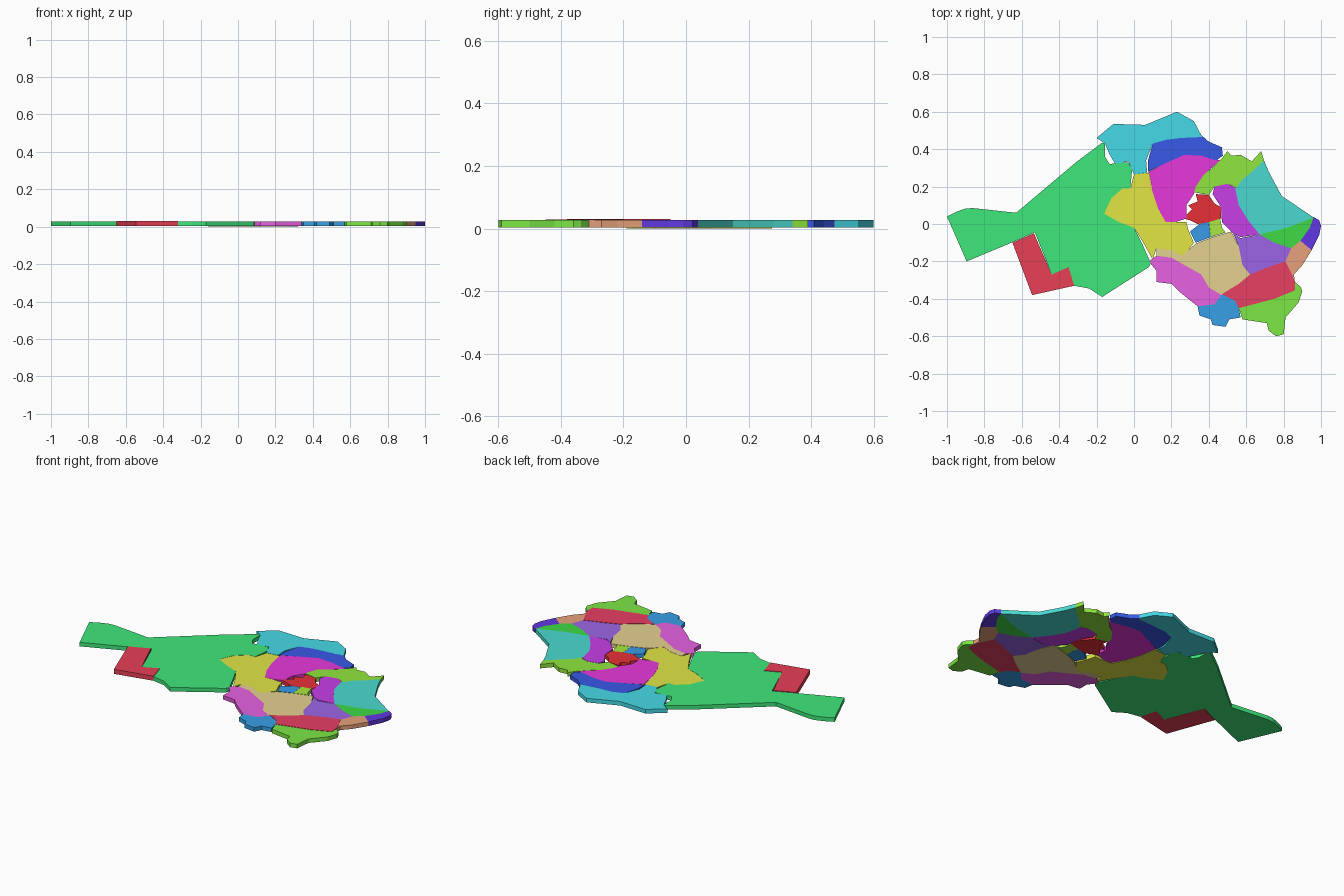
import bpy, bmesh


def region(name, color, pts, bottom=0.003, top=0.027):
    """Extrude a flat outline into one slab of the map."""
    bm = bmesh.new()
    face = bm.faces.new([bm.verts.new((x, y, bottom)) for x, y in pts])
    ext = bmesh.ops.extrude_face_region(bm, geom=[face], use_keep_orig=True)
    verts = [g for g in ext["geom"] if isinstance(g, bmesh.types.BMVert)]
    bmesh.ops.translate(bm, verts=verts, vec=(0, 0, top - bottom))
    bmesh.ops.recalc_face_normals(bm, faces=bm.faces)
    me = bpy.data.meshes.new(name)
    bm.to_mesh(me)
    bm.free()
    mat = bpy.data.materials.new(name)
    mat.diffuse_color = (*color, 1)
    me.materials.append(mat)
    bpy.context.collection.objects.link(bpy.data.objects.new(name, me))


# western regions
region("west_large", (0.05, 0.8, 0.2), [
    (-1, .04), (-.95, .065), (-.9, .083), (-.86, .085), (-.63, .06), (-.5, .17),
    (-.31, .33), (-.17, .435), (-.155, .43), (-.155, .36), (-.13, .32), (-.1, .325),
    (-.03, .33), (-.01, .29), (-.02, .19), (-.06, .19), (-.12, .14), (-.16, .055),
    (-.08, .01), (0, -.02), (.05, -.12), (.09, -.21), (.08, -.23), (-.17, -.39),
    (-.24, -.345), (-.32, -.33), (-.35, -.23), (-.44, -.27), (-.53, -.045),
    (-.655, -.1), (-.895, -.2)])
region("west_corner", (0.8, 0.05, 0.09), [
    (-.535, -.05), (-.65, -.1), (-.545, -.38), (-.32, -.33), (-.35, -.23),
    (-.44, -.27)], top=0.03)

# northern regions
region("north_coast", (0.06, 0.7, 0.8), [
    (-.2, .46), (-.11, .535), (.06, .53), (.23, .6), (.32, .55), (.365, .465),
    (.25, .46), (.17, .45), (.1, .43), (.065, .34), (.07, .275), (0, .265),
    (-.03, .335), (-.1, .32), (-.13, .37), (-.155, .43)])
region("north_inner", (0.04, 0.1, 0.8), [
    (.075, .28), (.075, .34), (.1, .43), (.17, .455), (.25, .46), (.36, .475),
    (.4, .44), (.47, .41), (.475, .365), (.44, .34), (.36, .365), (.27, .37), (.18, .33)])
region("north_center", (0.8, 0.04, 0.7), [
    (.08, .28), (.18, .33), (.27, .37), (.36, .365), (.44, .345), (.46, .34),
    (.37, .26), (.33, .2), (.32, .16), (.28, .1), (.28, .03), (.22, .01), (.17, .01),
    (.13, .08), (.1, .17)])
region("northeast_ridge", (0.28, 0.8, 0.05), [
    (.32, .17), (.34, .24), (.42, .3), (.47, .35), (.5, .39), (.52, .365), (.57, .37),
    (.63, .335), (.68, .39), (.695, .34), (.62, .27), (.58, .24), (.55, .195),
    (.5, .215), (.43, .2), (.4, .155)])
region("northeast_coast", (0.07, 0.7, 0.63), [
    (.695, .34), (.72, .28), (.79, .15), (.96, .035), (.82, -.02), (.67, -.055),
    (.61, .02), (.56, .1), (.54, .195), (.58, .24), (.62, .27)])

# central regions
region("center_purple", (0.57, 0.05, 0.8), [
    (.43, .2), (.5, .215), (.54, .195), (.56, .1), (.61, .02), (.67, -.055),
    (.57, -.07), (.53, -.05), (.47, .01), (.465, .09), (.42, .16)], top=0.028)
region("center_red", (0.8, 0.03, 0.04), [
    (.33, .16), (.4, .155), (.43, .11), (.465, .09), (.465, .03), (.4, .01),
    (.34, 0), (.3, .02), (.26, .03), (.31, .08), (.29, .1), (.34, .12)])
region("center_blue", (0.04, 0.33, 0.8), [
    (.3, -.04), (.35, 0), (.4, .01), (.41, -.07), (.33, -.1)])
region("center_lime", (0.4, 0.8, 0.05), [
    (.4, .02), (.46, .03), (.47, -.02), (.49, -.045), (.41, -.07)])
region("center_yellow", (0.75, 0.79, 0.06), [
    (0, .265), (.08, .275), (.1, .17), (.13, .08), (.17, .01), (.28, .01),
    (.29, -.03), (.32, -.1), (.29, -.14), (.26, -.17), (.2, -.14), (.12, -.13),
    (.1, -.19), (.05, -.1), (0, -.02), (-.08, .01), (-.16, .055), (-.12, .14),
    (-.06, .19), (-.02, .19)], bottom=0, top=0.026)
region("center_tan", (0.78, 0.64, 0.28), [
    (.29, -.14), (.33, -.105), (.42, -.07), (.52, -.04), (.56, -.12), (.58, -.22),
    (.62, -.27), (.56, -.32), (.47, -.38), (.4, -.34), (.36, -.27), (.27, -.22),
    (.2, -.18), (.12, -.17), (.12, -.13), (.2, -.14), (.26, -.17)])

# eastern regions
region("east_violet", (0.33, 0.13, 0.78), [
    (.53, -.05), (.57, -.075), (.67, -.055), (.75, -.1), (.84, -.13), (.81, -.2),
    (.72, -.23), (.62, -.27), (.58, -.22), (.56, -.12)])
region("east_green", (0.05, 0.7, 0.06), [
    (.67, -.055), (.82, -.02), (.96, .035), (.94, -.02), (.89, -.09), (.84, -.13),
    (.75, -.1)])
region("east_tip", (0.12, 0.04, 0.75), [
    (.96, .038), (.99, .02), (1, -.01), (.99, -.06), (.95, -.14), (.89, -.09),
    (.94, -.02)])
region("east_orange", (0.8, 0.36, 0.2), [
    (.89, -.09), (.95, -.14), (.9, -.22), (.855, -.27), (.86, -.31), (.84, -.26),
    (.81, -.2), (.84, -.13)])

# southern regions
region("south_red", (0.8, 0.05, 0.12), [
    (.81, -.2), (.84, -.26), (.86, -.31), (.86, -.355), (.75, -.4), (.56, -.45),
    (.54, -.41), (.47, -.375), (.56, -.32), (.62, -.27), (.72, -.23)], top=0.029)
region("south_lime", (0.2, 0.8, 0.06), [
    (.86, -.31), (.89, -.335), (.9, -.36), (.88, -.42), (.81, -.5), (.8, -.59),
    (.76, -.6), (.72, -.57), (.71, -.53), (.58, -.51), (.56, -.45), (.75, -.4),
    (.86, -.355)])
region("south_blue", (0.04, 0.35, 0.8), [
    (.47, -.375), (.54, -.41), (.56, -.45), (.57, -.5), (.51, -.51), (.49, -.55),
    (.42, -.54), (.41, -.51), (.35, -.49), (.34, -.44), (.43, -.43)])
region("south_magenta", (0.8, 0.12, 0.76), [
    (.08, -.2), (.12, -.17), (.2, -.18), (.27, -.22), (.36, -.27), (.4, -.34),
    (.47, -.38), (.43, -.43), (.34, -.44), (.24, -.36), (.2, -.32), (.12, -.31),
    (.12, -.25)])
